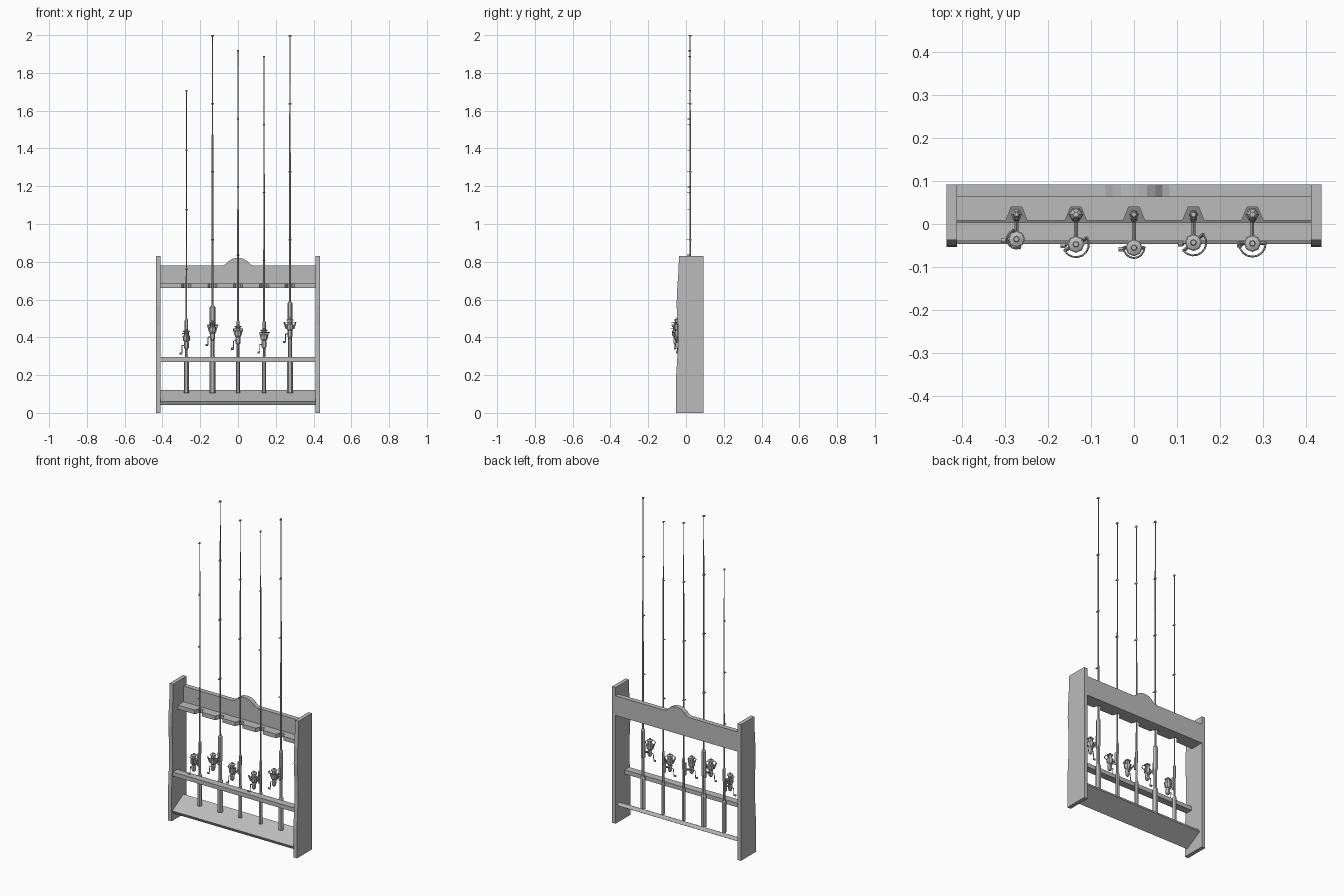
import bpy, bmesh, math
from mathutils import Vector

cube = bpy.data.objects.get("Cube")
if cube:
    bpy.data.objects.remove(cube)

grey = bpy.data.materials.new("plain grey")
grey.use_nodes = True
colour = (0.5, 0.5, 0.5, 1)
grey.diffuse_color = colour
grey.node_tree.nodes["Principled BSDF"].inputs["Base Color"].default_value = colour


def add_mesh(name, bm):
    bmesh.ops.recalc_face_normals(bm, faces=bm.faces)
    mesh = bpy.data.meshes.new(name)
    bm.to_mesh(mesh)
    bm.free()
    mesh.materials.append(grey)
    ob = bpy.data.objects.new(name, mesh)
    bpy.context.collection.objects.link(ob)
    return ob


def prism(name, outline, axis, lo, hi):
    """Extrude a 2D outline along x, y or z."""
    place = {"x": lambda a, b, t: (t, a, b),
             "y": lambda a, b, t: (a, t, b),
             "z": lambda a, b, t: (a, b, t)}[axis]
    bm = bmesh.new()
    face = bm.faces.new([bm.verts.new(place(a, b, lo)) for a, b in outline])
    new = bmesh.ops.extrude_face_region(bm, geom=[face])["geom"]
    bmesh.ops.translate(bm, vec=place(0, 0, hi - lo),
                        verts=[v for v in new if isinstance(v, bmesh.types.BMVert)])
    return add_mesh(name, bm)


def lathe(name, profile, x, y, sides=6):
    """Turn (radius, height) pairs about a vertical axis."""
    bm = bmesh.new()
    rings = []
    for r, z in profile:
        rings.append([bm.verts.new((x + r * math.cos(math.tau * i / sides),
                                    y + r * math.sin(math.tau * i / sides), z))
                      for i in range(sides)])
    for low, high in zip(rings, rings[1:]):
        for i in range(sides):
            j = (i + 1) % sides
            bm.faces.new((low[i], low[j], high[j], high[i]))
    bm.faces.new(rings[0])
    bm.faces.new(rings[-1])
    return add_mesh(name, bm)


def bar(name, a, b, radius, sides=6):
    """Straight round bar between two points."""
    a, b = Vector(a), Vector(b)
    bm = bmesh.new()
    turn = (b - a).to_track_quat("Z", "Y").to_matrix().to_4x4()
    turn.translation = (a + b) / 2
    bmesh.ops.create_cone(bm, cap_ends=True, segments=sides, radius1=radius,
                          radius2=radius, depth=(b - a).length, matrix=turn)
    return add_mesh(name, bm)


def wire(name, points, radius, closed=False):
    """Bent wire along a path."""
    curve = bpy.data.curves.new(name, "CURVE")
    curve.dimensions = "3D"
    curve.bevel_depth = radius
    curve.bevel_resolution = 0
    curve.use_fill_caps = True
    spline = curve.splines.new("POLY")
    spline.points.add(len(points) - 1)
    for p, co in zip(spline.points, points):
        p.co = (*co, 1)
    spline.use_cyclic_u = closed
    curve.materials.append(grey)
    ob = bpy.data.objects.new(name, curve)
    bpy.context.collection.objects.link(ob)
    bpy.ops.object.select_all(action="DESELECT")
    ob.select_set(True)
    bpy.context.view_layer.objects.active = ob
    bpy.ops.object.convert(target="MESH")


def box(name, x, y, z):
    prism(name, [(x[0], y[0]), (x[1], y[0]), (x[1], y[1]), (x[0], y[1])], "z", *z)


# Rods: x, butt radius, grip radius, grip top, blank radius, tip height,
# reel y, reel rim height, reel rim radius, bail direction in degrees
RODS = [
    (-0.273, 0.013, 0.009, 0.50, 0.004, 1.71, -0.035, 0.42, 0.022, 200),
    (-0.135, 0.017, 0.015, 0.57, 0.006, 2.00, -0.047, 0.465, 0.030, 300),
    (0.000, 0.011, 0.009, 0.49, 0.005, 1.92, -0.055, 0.445, 0.024, 270),
    (0.138, 0.011, 0.009, 0.49, 0.005, 1.89, -0.043, 0.425, 0.030, 310),
    (0.275, 0.016, 0.013, 0.59, 0.006, 2.00, -0.045, 0.48, 0.031, 270),
]
ROD_Y = 0.022

# Side panels with a gently waved front edge
side = [(0.092, 0), (0.092, 0.83), (-0.037, 0.83), (-0.04, 0.75), (-0.047, 0.65),
        (-0.05, 0.57), (-0.043, 0.46), (-0.042, 0.36), (-0.047, 0.28),
        (-0.053, 0.18), (-0.053, 0)]
prism("right_side_panel", side, "x", -0.435, -0.411)
prism("left_side_panel", side, "x", 0.411, 0.435)

# Top board with a crest in the middle
half = [(0.082, 0.78), (0.066, 0.786), (0.05, 0.803), (0.03, 0.816), (0.01, 0.82)]
crest = half + [(-x, z) for x, z in reversed(half)]
prism("top_board", [(-0.411, 0.66), (0.411, 0.66), (0.411, 0.78)] + crest
      + [(-0.411, 0.78)], "y", 0.063, 0.092)

# Notched shelf that holds the rods upright
outline = [(0.411, 0.063), (-0.411, 0.063), (-0.411, 0.008)]
for rod in RODS:
    x = rod[0]
    outline += [(x - 0.025, 0.008), (x - 0.012, 0.04),
                (x + 0.012, 0.04), (x + 0.025, 0.008)]
outline.append((0.411, 0.008))
prism("notched_shelf", outline, "z", 0.66, 0.685)

# Middle rail and tilted bottom plank
box("middle_rail", (-0.411, 0.411), (-0.04, 0.004), (0.27, 0.295))
prism("bottom_plank", [(-0.046, 0.061), (0.062, 0.122), (0.073, 0.103), (-0.035, 0.041)],
      "x", -0.411, 0.411)


def build_reel(x, y, rim, r, bail_deg):
    # Gear body, rotor cup and spool on a vertical axis
    lathe("reel_body", [(0.006, rim - 0.085), (0.013, rim - 0.075),
                        (0.014, rim - 0.05), (0.009, rim - 0.04)], x, y)
    lathe("reel_rotor", [(0.01, rim - 0.045), (0.018, rim - 0.035),
                         (0.02, rim - 0.012), (0.016, rim - 0.01)], x, y, 8)
    lathe("reel_spool", [(0.013, rim - 0.012), (0.013, rim + 0.008), (0.018, rim + 0.01),
                         (0.018, rim + 0.014), (0.007, rim + 0.018),
                         (0.006, rim + 0.024)], x, y, 8)
    # Stem and foot joining the reel to the rod
    bar("reel_stem", (x, y, rim - 0.06), (x, ROD_Y - 0.008, rim - 0.035), 0.005)
    box("reel_foot", (x - 0.005, x + 0.005), (ROD_Y - 0.018, ROD_Y - 0.006),
        (rim - 0.07, rim + 0.005))
    # Bail wire and its two arms
    arc = []
    for i in range(9):
        a = math.radians(bail_deg - 90 + 22.5 * i)
        arc.append((x + r * math.cos(a), y + r * math.sin(a), rim))
    root = [(x + (p[0] - x) * 0.6, y + (p[1] - y) * 0.6, rim - 0.035)
            for p in (arc[0], arc[-1])]
    wire("reel_bail", [root[0]] + arc + [root[1]], 0.0022)
    for end, start in zip((arc[0], arc[-1]), root):
        bar("reel_bail_arm", start, end, 0.004, 4)
    # Crank handle and knob
    z = rim - 0.063
    wire("reel_crank", [(x - 0.008, y, z), (x - 0.023, y, z), (x - 0.023, y - 0.004, z - 0.04),
                        (x - 0.028, y - 0.004, z - 0.042)], 0.003)
    bar("reel_knob", (x - 0.024, y - 0.004, z - 0.042), (x - 0.036, y - 0.004, z - 0.042), 0.006)


def build_rod(x, butt, grip, grip_top, blank, tip):
    # Handle: butt, reel seat and fore grip
    lathe("rod_handle", [(butt, 0.105), (butt, 0.29), (grip * 0.75, 0.30),
                         (grip * 0.75, 0.41), (grip, 0.42),
                         (grip, grip_top - 0.01), (blank, grip_top)], x, ROD_Y)
    # Tapering blank
    lathe("rod_blank", [(blank, grip_top - 0.01), (blank * 0.75, (grip_top + tip) / 2),
                        (0.0025, tip)], x, ROD_Y)
    # Line guides spaced down from the tip
    step = 0.315 if tip < 1.8 else 0.36
    for i in range(4):
        z = tip - 0.004 - step * i
        ring = 0.004 + 0.001 * i
        centre = ROD_Y - blank * 0.7 - ring
        loop = [(x + ring * math.cos(math.tau * k / 6),
                 centre + ring * math.sin(math.tau * k / 6), z) for k in range(6)]
        wire("line_guide", loop, 0.0018, True)
        lathe("guide_wrap", [(blank + 0.001, z - 0.004), (blank + 0.001, z + 0.004)], x, ROD_Y)


for x, butt, grip, grip_top, blank, tip, reel_y, rim, rim_r, bail in RODS:
    build_rod(x, butt, grip, grip_top, blank, tip)
    build_reel(x, reel_y, rim, rim_r, bail)
